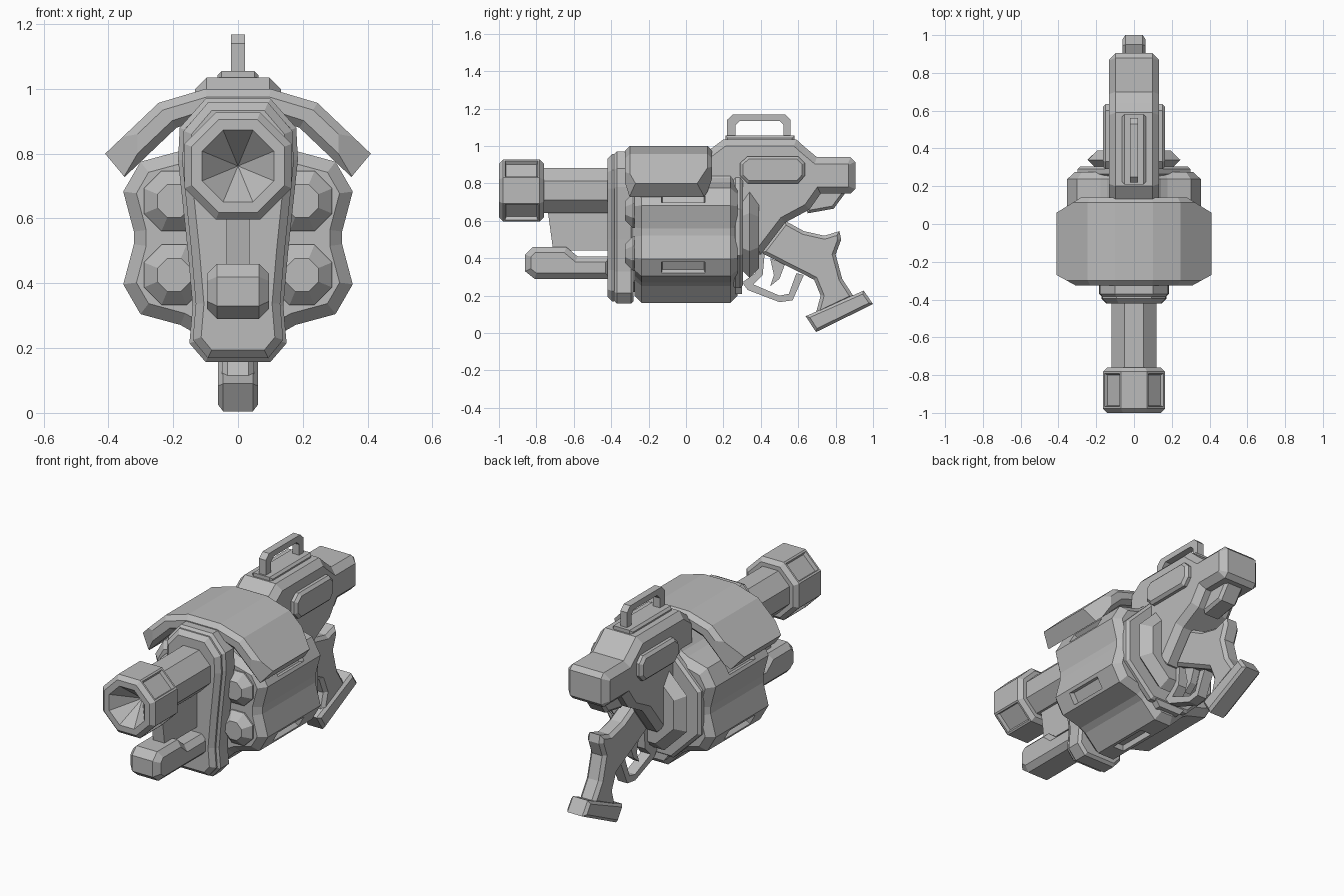
import bpy, bmesh
from math import sin, cos, radians, pi
from mathutils import Vector

cube = bpy.data.objects.get("Cube")
if cube:
    bpy.data.objects.remove(cube)

grey = bpy.data.materials.new("plain_grey")
grey.use_nodes = True
colour = (0.5, 0.5, 0.5, 1)
grey.diffuse_color = colour
grey.node_tree.nodes["Principled BSDF"].inputs["Base Color"].default_value = colour


def finish(name, bm):
    bmesh.ops.recalc_face_normals(bm, faces=bm.faces)
    mesh = bpy.data.meshes.new(name)
    bm.to_mesh(mesh)
    bm.free()
    mesh.materials.append(grey)
    obj = bpy.data.objects.new(name, mesh)
    bpy.context.collection.objects.link(obj)
    return obj


def prism(pts, a, b, axis, chamfer=0):
    """Extrude a profile along x (points y,z) or y (points x,z), chamfering both ends."""
    bm = bmesh.new()
    rings = []
    for d in (a, b):
        rings.append([bm.verts.new((d, u, v) if axis == "x" else (u, d, v)) for u, v in pts])
    caps = [bm.faces.new(r) for r in rings]
    n = len(pts)
    for i in range(n):
        j = (i + 1) % n
        bm.faces.new((rings[0][i], rings[0][j], rings[1][j], rings[1][i]))
    bmesh.ops.recalc_face_normals(bm, faces=bm.faces)
    if chamfer:
        edges = list({e for f in caps for e in f.edges})
        bmesh.ops.bevel(bm, geom=edges, offset=chamfer, segments=1,
                        affect="EDGES", clamp_overlap=True)
    bm.normal_update()
    return bm


def slab(name, pts, half, chamfer=0):
    return finish(name, prism(pts, -half, half, "x", chamfer))


def ngon(apothem, z, x=0, sides=8):
    r = apothem / cos(pi / sides)
    return [(x + r * cos((i + 0.5) * 2 * pi / sides), z + r * sin((i + 0.5) * 2 * pi / sides))
            for i in range(sides)]


def mirrored(half):
    """Complete a profile given for x > 0 from bottom to top."""
    return half + [(-x, z) for x, z in reversed(half)]


def recess(bm, faces, border, depth):
    bmesh.ops.inset_individual(bm, faces=faces, thickness=border)
    bmesh.ops.inset_individual(bm, faces=faces, thickness=0.008, depth=-depth)


BARREL_Z, DRUM_Z = 0.762, 0.54

# Barrel and muzzle with four side windows and a conical bore
finish("barrel", prism(ngon(0.12, BARREL_Z), -0.8, -0.3, "y"))
bm = prism(ngon(0.165, BARREL_Z), -1, -0.76, "y", 0.022)
diagonal = [f for f in bm.faces if abs(f.normal.x) > 0.6 and abs(f.normal.z) > 0.6 and abs(f.normal.y) < 0.1]
recess(bm, diagonal, 0.015, 0.02)
front = [f for f in bm.faces if f.normal.y < -0.99]
bmesh.ops.inset_region(bm, faces=front, thickness=0.035)
bmesh.ops.poke(bm, faces=front, offset=-0.14)
finish("muzzle", bm)

# Front plate in two layers
outline = mirrored([(0.1, 0.157), (0.15, 0.215), (0.14, 0.33), (0.155, 0.5),
                    (0.185, 0.78), (0.18, 0.88), (0.1, 0.97)])
inner = [(x * 0.93, 0.56 + (z - 0.56) * 0.97) for x, z in outline]
finish("front_plate", prism(inner, -0.42, -0.36, "y", 0.025))
finish("front_plate_back", prism(outline, -0.385, -0.28, "y", 0.015))

# Fore grip and the web joining it to the barrel
slab("barrel_web", [(-0.74, 0.66), (-0.71, 0.44), (-0.4, 0.44), (-0.4, 0.66)], 0.036)
slab("fore_grip", [(-0.86, 0.33), (-0.86, 0.42), (-0.82, 0.46), (-0.64, 0.46), (-0.58, 0.41),
                   (-0.4, 0.41), (-0.4, 0.29), (-0.81, 0.29)], 0.095, 0.03)

# Six-lobed drum with a recessed slot on every lobe
lobes = []
for k in range(6):
    for offset, r in ((-26.5, 0.322), (-8, 0.382), (8, 0.382), (26.5, 0.322)):
        a = radians(30 + 60 * k + offset)
        lobes.append((r * cos(a), DRUM_Z + r * sin(a)))
bm = prism(lobes, -0.275, 0.275, "y", 0.038)
for y in (-0.15, 0.12):
    bmesh.ops.bisect_plane(bm, geom=bm.verts[:] + bm.edges[:] + bm.faces[:],
                           plane_co=(0, y, 0), plane_no=(0, 1, 0))
bm.normal_update()
slots = []
for f in bm.faces:
    c = f.calc_center_median()
    radial = Vector((c.x, 0, c.z - DRUM_Z))
    if abs(c.y) < 0.1 and radial.length > 0.37 and f.normal.dot(radial.normalized()) > 0.99:
        slots.append(f)
recess(bm, slots, 0.026, 0.03)
finish("drum", bm)

# Rounded noses of the loaded rounds
for k in range(6):
    a = radians(30 + 60 * k)
    bm = prism(ngon(0.093, DRUM_Z + 0.228 * sin(a), 0.228 * cos(a)), -0.325, -0.2, "y", 0.042)
    finish("round_%d" % (k + 1), bm)

# Stepped rear cap of the drum
finish("rear_flange", prism(ngon(0.30, DRUM_Z), 0.25, 0.305, "y", 0.015))
finish("rear_cap", prism(ngon(0.245, DRUM_Z), 0.29, 0.39, "y", 0.05))
finish("rear_tab", prism(mirrored([(0.07, 0.21), (0.1, 0.25), (0.1, 0.4)]), 0.265, 0.3, "y"))

# Curved top cover with clipped corners
arch = mirrored([(0.08, 0.915), (0.19, 0.88), (0.35, 0.728), (0.41, 0.80),
                 (0.245, 0.957), (0.1, 1.0)])
bm = prism(arch, -0.325, 0.14, "y", 0.025)
for side in (-1, 1):
    for co, no in (((0.41, -0.27, 0), (0.55, -1, 0)), ((0.41, 0.06, 0), (0.62, 1, 0))):
        cut = bmesh.ops.bisect_plane(bm, geom=bm.verts[:] + bm.edges[:] + bm.faces[:],
                                     plane_co=(side * co[0], co[1], 0),
                                     plane_no=(side * no[0], no[1], 0), clear_outer=True)
        rim = [g for g in cut["geom_cut"] if isinstance(g, bmesh.types.BMEdge)]
        bmesh.ops.holes_fill(bm, edges=rim)
finish("top_cover", bm)

# Receiver, side panels and underside wedge
slab("receiver", [(0.1, 0.96), (0.2, 1.035), (0.59, 1.035), (0.64, 0.99), (0.7, 0.94), (0.88, 0.94),
                  (0.905, 0.915), (0.905, 0.77), (0.88, 0.745), (0.72, 0.745), (0.66, 0.66),
                  (0.53, 0.59), (0.4, 0.42), (0.1, 0.42)], 0.132, 0.035)
panel = [(0.29, 0.84), (0.29, 0.91), (0.33, 0.945), (0.6, 0.945), (0.635, 0.91),
         (0.635, 0.84), (0.6, 0.8), (0.33, 0.8)]
slab("side_panels", panel, 0.165, 0.015)
slab("underside_wedge", [(0.62, 0.76), (0.86, 0.76), (0.79, 0.665), (0.65, 0.64)], 0.06, 0.015)

# Carry handle
slab("handle_base", [(0.21, 1.02), (0.21, 1.055), (0.58, 1.055), (0.58, 1.02)], 0.063, 0.012)
slab("carry_handle", [(0.22, 1.04), (0.22, 1.14), (0.25, 1.168), (0.53, 1.168), (0.56, 1.14),
                      (0.56, 1.04), (0.52, 1.04), (0.52, 1.115), (0.5, 1.135), (0.29, 1.135),
                      (0.265, 1.11), (0.265, 1.04)], 0.021)

# Pistol grip and its foot
slab("pistol_grip", [(0.4, 0.43), (0.53, 0.6), (0.63, 0.545), (0.74, 0.52), (0.82, 0.545), (0.83, 0.5),
                     (0.8, 0.42), (0.835, 0.29), (0.9, 0.19), (0.69, 0.09), (0.72, 0.2),
                     (0.685, 0.285)], 0.05, 0.018)
slab("grip_foot", [(0.64, 0.09), (0.95, 0.227), (1.0, 0.155), (0.695, 0.005)], 0.061, 0.015)

# Trigger guard and trigger
slab("trigger_guard", [(0.37, 0.42), (0.37, 0.32), (0.3, 0.27), (0.33, 0.23), (0.5, 0.165), (0.57, 0.175),
                       (0.63, 0.31), (0.59, 0.32), (0.55, 0.21), (0.5, 0.2), (0.36, 0.26),
                       (0.41, 0.31), (0.42, 0.42)], 0.03)
slab("trigger", [(0.45, 0.4), (0.53, 0.37), (0.5, 0.29), (0.45, 0.25), (0.47, 0.31)], 0.02)
